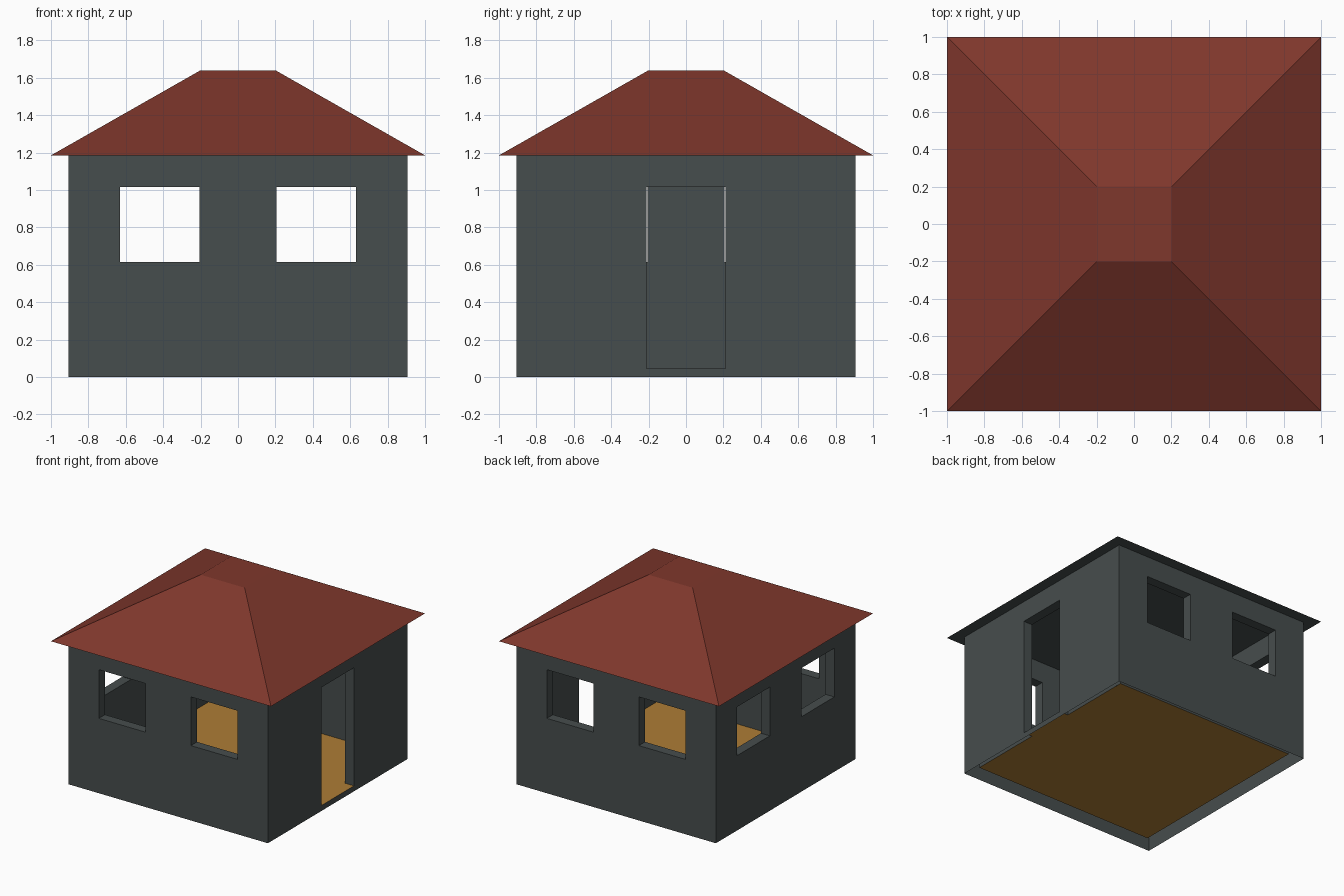
import bpy, bmesh, math
from mathutils import Matrix, Vector

if "Cube" in bpy.data.objects:
    bpy.data.objects.remove(bpy.data.objects["Cube"])

OUT, INN = 0.907, 0.827          # outer and inner wall planes
FLOOR, TOP = 0.045, 1.185        # floor level, wall top
WINDOWS = [(-0.63, -0.207, 0.615, 1.015), (0.207, 0.63, 0.615, 1.015)]
DOOR = [(-0.21, 0.21, FLOOR, 1.015)]


def material(name, rgb):
    m = bpy.data.materials.new(name)
    m.diffuse_color = (*rgb, 1)
    m.use_nodes = True
    m.node_tree.nodes["Principled BSDF"].inputs["Base Color"].default_value = m.diffuse_color
    return m


wall_mat = material("slate_grey", (0.062, 0.075, 0.075))
roof_mat = material("roof_red", (0.212, 0.038, 0.025))
floor_mat = material("wood_ochre", (0.42, 0.205, 0.036))


def finish(name, bm, *mats):
    me = bpy.data.meshes.new(name)
    bm.to_mesh(me)
    bm.free()
    for m in mats:
        me.materials.append(m)
    ob = bpy.data.objects.new(name, me)
    bpy.context.collection.objects.link(ob)


def wall(name, angle, holes):
    """Hollow wall: outer skin, inner skin and reveals round each opening."""
    bm = bmesh.new()
    rot = Matrix.Rotation(math.radians(angle), 3, 'Z')

    def face(pts):
        bm.faces.new([bm.verts.new(rot @ Vector((u, -d, z))) for u, d, z in pts])

    for d, base in ((OUT, 0), (INN, FLOOR)):
        us = sorted({-d, d} | {u for h in holes for u in h[:2]})
        zs = sorted({base, TOP} | {z for h in holes for z in h[2:]})
        for u0, u1 in zip(us, us[1:]):
            for z0, z1 in zip(zs, zs[1:]):
                if any(h[0] <= u0 < h[1] and h[2] <= z0 < h[3] for h in holes):
                    continue
                q = [(u0, d, z0), (u1, d, z0), (u1, d, z1), (u0, d, z1)]
                face(q if d == OUT else q[::-1])
    for u0, u1, z0, z1 in holes:
        ring = [(u0, z0), (u1, z0), (u1, z1), (u0, z1)]
        for i, (a, b) in enumerate(zip(ring, ring[1:] + ring[:1])):
            if i == 0 and z0 == FLOOR:
                continue         # the door sill belongs to the floor
            face([(a[0], OUT, a[1]), (b[0], OUT, b[1]),
                  (b[0], INN, b[1]), (a[0], INN, a[1])])
    bmesh.ops.remove_doubles(bm, verts=bm.verts, dist=1e-5)
    finish(name, bm, wall_mat)


wall("front_wall", 0, WINDOWS)
wall("right_wall", 90, DOOR)
wall("back_wall", 180, WINDOWS)
wall("left_wall", 270, WINDOWS)

# Floor with the door sill
bm = bmesh.new()
for x0, x1, y in ((-INN, INN, INN), (INN, OUT, 0.21)):
    bm.faces.new([bm.verts.new(p) for p in
                  ((x0, -y, FLOOR), (x1, -y, FLOOR), (x1, y, FLOOR), (x0, y, FLOOR))])
finish("floor", bm, floor_mat)

# Hipped roof with flat top; its underside (eaves and ceiling) is wall coloured
bm = bmesh.new()
bmesh.ops.create_cube(bm, size=2)
for v in bm.verts:
    s, z = (0.2, 1.64) if v.co.z > 0 else (1.0, TOP)
    v.co = (v.co.x * s, v.co.y * s, z)
bm.normal_update()
for f in bm.faces:
    f.material_index = 1 if f.normal.z < -0.5 else 0
finish("roof", bm, roof_mat, wall_mat)
